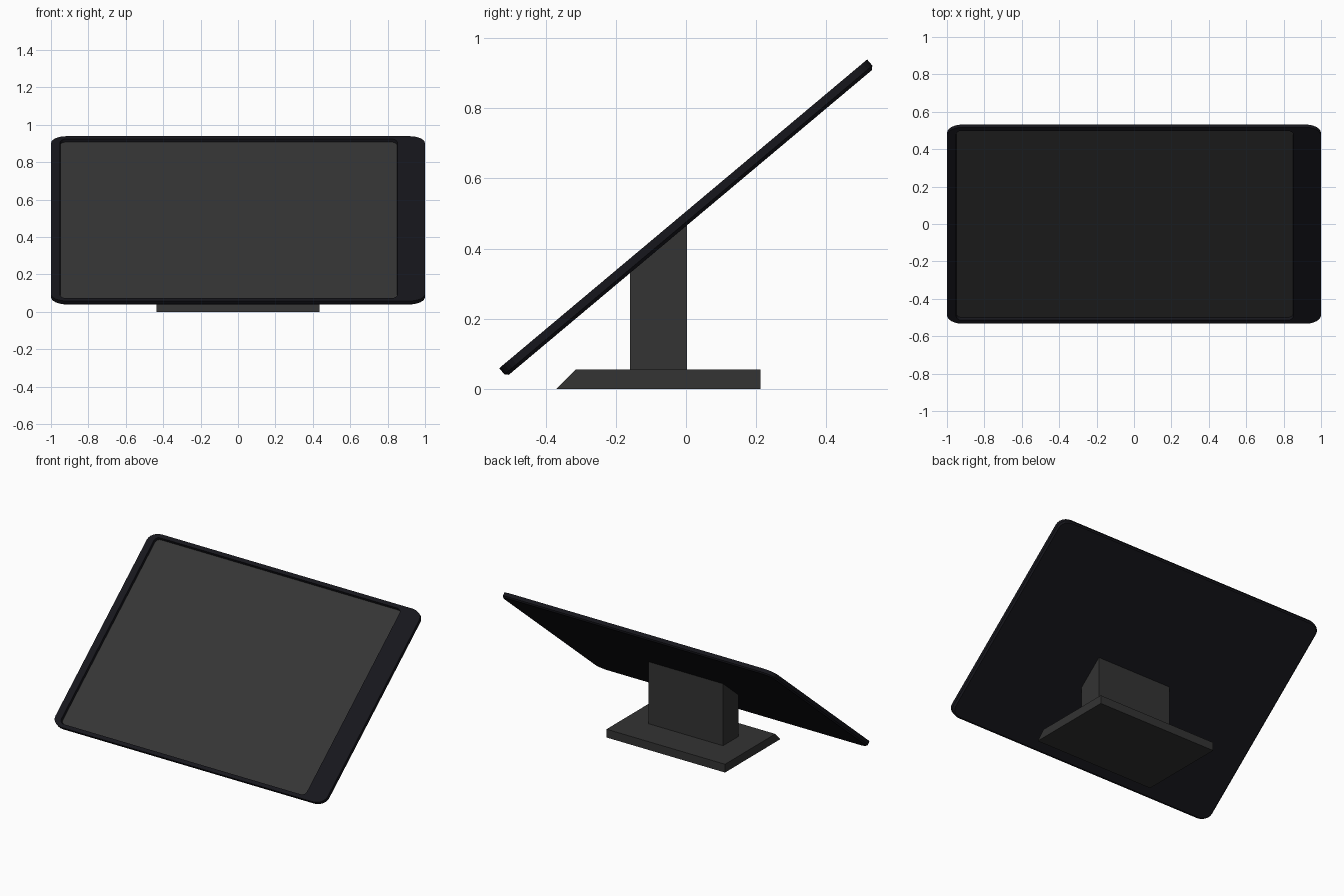
import bpy, bmesh
from math import sin, cos, pi, radians, tan
from mathutils import Matrix

if "Cube" in bpy.data.objects:
    bpy.data.objects.remove(bpy.data.objects["Cube"])

TILT = radians(40)
FRAME = Matrix.Translation((0, -0.008, 0.499)) @ Matrix.Rotation(TILT, 4, 'X')


def material(name, color):
    m = bpy.data.materials.new(name)
    m.diffuse_color = (*color, 1)
    m.use_nodes = True
    m.node_tree.nodes["Principled BSDF"].inputs["Base Color"].default_value = m.diffuse_color
    return m


def finish(bm, name, mat, matrix=None):
    bmesh.ops.recalc_face_normals(bm, faces=bm.faces)
    me = bpy.data.meshes.new(name)
    bm.to_mesh(me)
    bm.free()
    ob = bpy.data.objects.new(name, me)
    bpy.context.collection.objects.link(ob)
    me.materials.append(mat)
    if matrix:
        ob.matrix_world = matrix
    return ob


def rounded_ring(bm, x0, x1, half_y, z, rx, ry, seg=6):
    ring = []
    corners = ((x1 - rx, half_y - ry), (x0 + rx, half_y - ry),
               (x0 + rx, ry - half_y), (x1 - rx, ry - half_y))
    for q, (cx, cy) in enumerate(corners):
        for i in range(seg + 1):
            a = (q + i / seg) * pi / 2
            ring.append(bm.verts.new((cx + rx * cos(a), cy + ry * sin(a), z)))
    return ring


def bridge(bm, a, b):
    for i in range(len(a)):
        j = (i + 1) % len(a)
        bm.faces.new((a[i], a[j], b[j], b[i]))


def extrude_side_profile(name, points, half_x, mat):
    bm = bmesh.new()
    face = bm.faces.new([bm.verts.new((-half_x, y, z)) for y, z in points])
    new = bmesh.ops.extrude_face_region(bm, geom=[face])['geom']
    verts = [g for g in new if isinstance(g, bmesh.types.BMVert)]
    bmesh.ops.translate(bm, verts=verts, vec=(2 * half_x, 0, 0))
    # The region extrude keeps the start face, so the solid is closed
    return finish(bm, name, mat)


body_mat = material("body_black", (0.008, 0.008, 0.0115))
screen_mat = material("screen_grey", (0.035, 0.035, 0.035))
stand_mat = material("stand_grey", (0.033, 0.033, 0.033))

# Display housing: chamfered back, straight rim and recessed front
bm = bmesh.new()
rings = [rounded_ring(bm, *r) for r in (
    (-0.99, 0.99, 0.676, -0.032, 0.072, 0.052),
    (-1.0, 1.0, 0.685, -0.023, 0.08, 0.06),
    (-1.0, 1.0, 0.685, 0.0, 0.08, 0.06),
    (-0.952, 0.852, 0.661, 0.0, 0.03, 0.03),
    (-0.95, 0.85, 0.656, -0.017, 0.028, 0.028))]
for a, b in zip(rings, rings[1:]):
    bridge(bm, a, b)
bm.faces.new(rings[0])
finish(bm, "display_housing", body_mat, FRAME)

# Screen panel on the floor of the recess
bm = bmesh.new()
bm.faces.new(rounded_ring(bm, -0.95, 0.85, 0.656, -0.017, 0.028, 0.028))
screen = finish(bm, "screen", screen_mat, FRAME)
if screen.data.polygons[0].normal.z < 0:
    screen.data.flip_normals()

# Stand base with a sloped front edge
extrude_side_profile("stand_base", [(-0.37, 0), (0.212, 0), (0.212, 0.055),
                                    (-0.315, 0.055)], 0.435, stand_mat)

# Column cut to the tilt of the display
top = 0.465
extrude_side_profile("stand_column", [(-0.16, 0.055), (0.003, 0.055), (0.003, top + 0.003 * tan(TILT)),
                                      (-0.16, top - 0.16 * tan(TILT))], 0.274, stand_mat)
